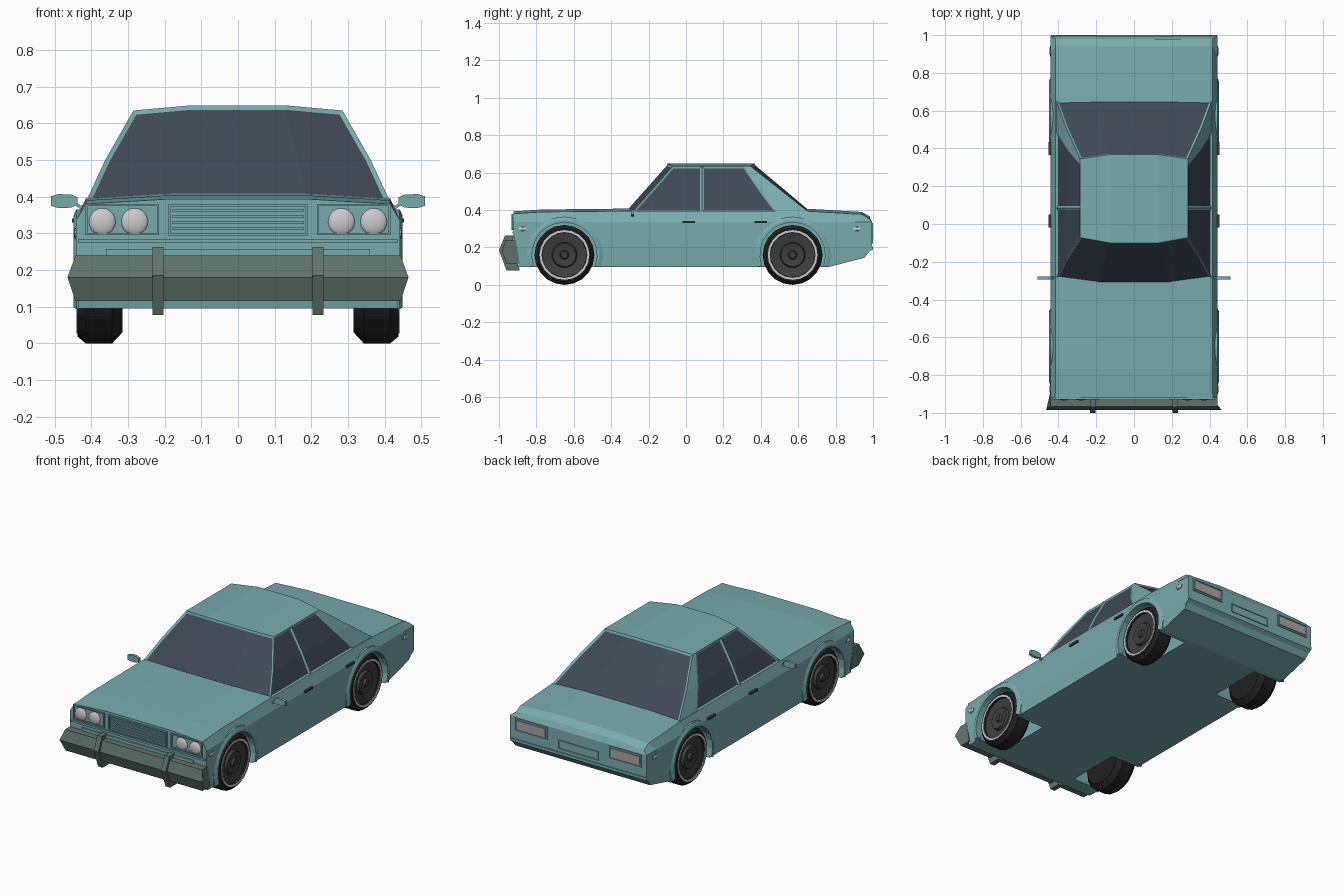
import bpy, bmesh
from math import cos, sin, pi, radians

if "Cube" in bpy.data.objects:
    bpy.data.objects.remove(bpy.data.objects["Cube"])


def material(name, r, g, b):
    m = bpy.data.materials.new(name)
    m.diffuse_color = (r, g, b, 1)
    m.use_nodes = True
    m.node_tree.nodes["Principled BSDF"].inputs["Base Color"].default_value = m.diffuse_color
    return m


PAINT = material("paint", .19, .41, .42)
GLASS = material("glass", .05, .068, .09)
BUMPER = material("bumper_grey", .12, .17, .15)
LAMP = material("lamp", .65, .65, .65)
TAIL = material("tail_lamp", .42, .38, .38)
TYRE = material("tyre_black", .015, .015, .015)
HUB = material("hub_grey", .05, .05, .05)
WHITE = material("whitewall", .75, .75, .73)


def finish(name, bm, *mats):
    bmesh.ops.remove_doubles(bm, verts=bm.verts, dist=1e-5)
    bmesh.ops.recalc_face_normals(bm, faces=bm.faces)
    me = bpy.data.meshes.new(name)
    bm.to_mesh(me)
    bm.free()
    for m in mats:
        me.materials.append(m)
    ob = bpy.data.objects.new(name, me)
    bpy.context.collection.objects.link(ob)
    return ob


def skin(bm, rings):
    """Bridge closed rings of points; returns vertex rings and faces by (level, column)."""
    vs = [[bm.verts.new(p) for p in r] for r in rings]
    n, faces = len(vs[0]), {}
    for j in range(len(vs) - 1):
        for i in range(n):
            k = (i + 1) % n
            faces[j, i] = bm.faces.new((vs[j][i], vs[j][k], vs[j + 1][k], vs[j + 1][i]))
    return vs, faces


def loft(name, rings, mat):
    bm = bmesh.new()
    vs, _ = skin(bm, rings)
    bm.faces.new(vs[0])
    bm.faces.new(vs[-1])
    return finish(name, bm, mat)


def prism(name, profile, x0, x1, mat):
    return loft(name, [[(x, y, z) for y, z in profile] for x in (x0, x1)], mat)


def box(name, x0, x1, y0, y1, z0, z1, mat):
    return prism(name, [(y0, z0), (y1, z0), (y1, z1), (y0, z1)], x0, x1, mat)


def frame(name, x0, x1, y0, y1, z0, z1, t, mat):
    box(name + "_top", x0, x1, y0, y1, z1 - t, z1, mat)
    box(name + "_bottom", x0, x1, y0, y1, z0, z0 + t, mat)
    box(name + "_left", x0, x0 + t, y0, y1, z0 + t, z1 - t, mat)
    box(name + "_right", x1 - t, x1, y0, y1, z0 + t, z1 - t, mat)


def lathe(name, profile, side, cy, cz, seg, mat, stretch=1):
    """Spin a closed (x, radius) profile about an axle along x."""
    bm = bmesh.new()
    rings = [[(side * x, cy + stretch * r * cos(2 * pi * i / seg), cz + r * sin(2 * pi * i / seg))
              for x, r in profile] for i in range(seg)]
    skin(bm, rings + rings[:1])
    bmesh.ops.remove_doubles(bm, verts=bm.verts, dist=1e-5)
    bmesh.ops.dissolve_degenerate(bm, dist=1e-5, edges=bm.edges)
    return finish(name, bm, mat)


# Body: stations of (y at four heights, bottom z, top z)
stations = [((-.90, -.92, -.922, -.922), .095, .388),
            ((-.77,) * 4, .095, .398),
            ((-.30,) * 4, .095, .403),
            ((.65,) * 4, .095, .402),
            ((.76, .80, .90, .94), .095, .385),
            ((.955, .995, .995, .98), .145, .362)]
bm = bmesh.new()
rings = []
for ys, zb, zt in stations:
    half = [(.435, ys[0], zb), (.442, ys[1], .20), (.442, ys[2], .335),
            (.415, ys[3], zt - .008), (.20, ys[3], zt + .005)]
    rings.append(half + [(-x, y, z) for x, y, z in reversed(half)])
vs, _ = skin(bm, rings)
for r in (vs[0], vs[-1]):
    bm.faces.new((r[0], r[1], r[8], r[9]))
    bm.faces.new((r[1], r[2], r[7], r[8]))
    bm.faces.new(r[2:8])
body = finish("body", bm, PAINT)

# Wheel wells cut from the body
AXLES = {"front": -.65, "rear": .57}
for s in (-1, 1):
    for end, cy in AXLES.items():
        cut = lathe(f"{end}_well_cutter", [(.25, 0), (.25, .178), (.6, .178), (.6, 0)], s, cy, .16, 28, PAINT)
        cut.hide_render = True
        cut.hide_set(True)
        mod = body.modifiers.new("well", 'BOOLEAN')
        mod.operation, mod.solver, mod.object = 'DIFFERENCE', 'EXACT', cut

# Cabin: three levels, with the windows inset into it
# level: z, half width, front corner y, front bow, post y, window end y, rear corner y, rear bow
levels = [(.39, .413, -.288, .03, .085, .49, .655, .005),
          (.50, .362, -.19, .03, .085, .407, .515, .014),
          (.635, .285, -.072, .028, .085, .315, .345, .022)]
rings = []
for z, w, yf, bf, yp, yw, yr, br in levels:
    zc = z + .014
    rings.append([(-w, yf, z), (-.45 * w, yf - bf, zc), (.45 * w, yf - bf, zc), (w, yf, z),
                  (w, yp, z), (w, yw, z), (w, yr, z), (.45 * w, yr + br, zc),
                  (-.45 * w, yr + br, zc), (-w, yr, z), (-w, yw, z), (-w, yp, z)])
bm = bmesh.new()
vs, fc = skin(bm, rings)
for cap in (vs[0], vs[-1]):
    for ids in ((0, 1, 8, 9, 10, 11), (1, 2, 7, 8), (2, 3, 4, 5, 6, 7)):
        bm.faces.new([cap[i] for i in ids])
bmesh.ops.recalc_face_normals(bm, faces=bm.faces)
for cols in ((0, 1, 2), (6, 7, 8), (3,), (4,), (10,), (11,)):
    pane = [fc[j, i] for i in cols for j in (0, 1)]
    bmesh.ops.inset_region(bm, faces=pane, thickness=.011, depth=-.006,
                           use_even_offset=True, use_boundary=True)
    for f in pane:
        f.material_index = 1
finish("cabin", bm, PAINT, GLASS)

# Wheels, arch flares, mirrors, handles and side markers on both sides
for s in (-1, 1):
    tag = "right" if s > 0 else "left"
    for end, cy in AXLES.items():
        n = f"{end}_{tag}_"
        lathe(n + "tyre", [(.315, 0), (.315, .13), (.343, .16), (.415, .16), (.437, .142),
                           (.437, .12), (.408, .118), (.408, 0)], s, cy, .16, 20, TYRE)
        lathe(n + "whitewall", [(.42, .121), (.440, .121), (.440, .133), (.42, .133)], s, cy, .16, 20, WHITE)
        lathe(n + "hubcap", [(.40, 0), (.40, .12), (.425, .12), (.415, .068), (.43, .062),
                             (.424, .024), (.438, .018), (.438, 0)], s, cy, .16, 20, HUB)
        arc = [radians(-19 + 218 * i / 14) for i in range(15)]
        section = [(.42, .174), (.449, .174), (.449, .188), (.441, .205), (.42, .205)]
        loft(n + "arch_flare", [[(s * x, cy + r * cos(a), .16 + r * sin(a)) for x, r in section]
                                for a in arc], PAINT)
    for y in (.015, .40):
        box(tag + "_door_handle", s * .43, s * .452, y - .034, y + .034, .33, .341, HUB)
    for y in (-.873, .915):
        lathe(tag + "_side_marker", [(.43, 0), (.43, .012), (.445, .012), (.448, .008), (.448, 0)],
              s, y, .30, 12, LAMP, 1.8)
        lathe(tag + "_marker_rim", [(.43, .012), (.446, .012), (.446, .015), (.43, .015)],
              s, y, .30, 12, PAINT, 1.8)
    # Mirror head with tapered ends, on a slim stem
    loft(tag + "_mirror", [[(s * x, -.285 + dy, .388 + dz) for dy, dz in
                            ((-.008, -h), (.008, -h), (.008, h), (-.008, h))]
                           for x, h in ((.438, .010), (.455, .018), (.49, .019), (.51, .013))], PAINT)
    loft(tag + "_mirror_stem", [[(s * x, -.285 + dy, z + dz) for dy, dz in
                                 ((-.006, -.005), (.006, -.005), (.006, .005), (-.006, .005))]
                                for x, z in ((.40, .385), (.428, .37), (.445, .382))], PAINT)

    # Head lamps in a bezel, tail lamps in a bezel
    x0, x1 = sorted((s * .215, s * .417))
    frame(tag + "_headlamp_bezel", x0, x1, -.93, -.90, .295, .380, .006, PAINT)
    for x in (.282, .370):
        bpy.ops.mesh.primitive_uv_sphere_add(segments=20, ring_count=10, location=(s * x, -.92, .332))
        lamp = bpy.context.object
        lamp.name = tag + "_headlamp"
        lamp.scale = (.037, .014, .037)
        lamp.data.materials.append(LAMP)
        bpy.ops.object.shade_smooth_by_angle()
    x0, x1 = sorted((s * .20, s * .41))
    frame(tag + "_tail_bezel", x0, x1, .97, 1.0, .255, .33, .006, PAINT)
    box(tag + "_tail_lamp", x0 + .012, x1 - .012, .98, 1.0, .267, .318, TAIL)

# Grille with slats, nose trim and lower panel
frame("grille_frame", -.19, .19, -.932, -.90, .293, .380, .007, PAINT)
for i in range(4):
    z = .309 + i * .0165
    box("grille_slat", -.178, .178, -.93, -.91, z, z + .008, PAINT)
box("nose_trim", -.435, .435, -.928, -.90, .274, .285, PAINT)
box("lower_front_panel", -.36, .36, -.928, -.90, .22, .257, PAINT)

# Front bumper with pointed ends, and two guards
bar = [(-.91, .24, .0), (-.965, .24, .0), (-.985, .18, .022), (-.96, .115, .0), (-.89, .115, .0)]
loft("front_bumper", [[(s * (.443 + e), y, z) for y, z, e in bar] for s in (-1, 1)], BUMPER)
guard = [(-.92, .263), (-.968, .263), (-1.0, .185), (-.96, .078), (-.89, .078)]
for x in (-.218, .218):
    prism("bumper_guard", guard, x - .015, x + .015, BUMPER)

# Rear plate recess frame and bumper ridge
frame("plate_frame", -.13, .13, .98, 1.0, .222, .275, .005, PAINT)
prism("rear_bumper_ridge", [(.96, .206), (1.0, .206), (1.0, .19), (.96, .165)], -.44, .44, PAINT)
